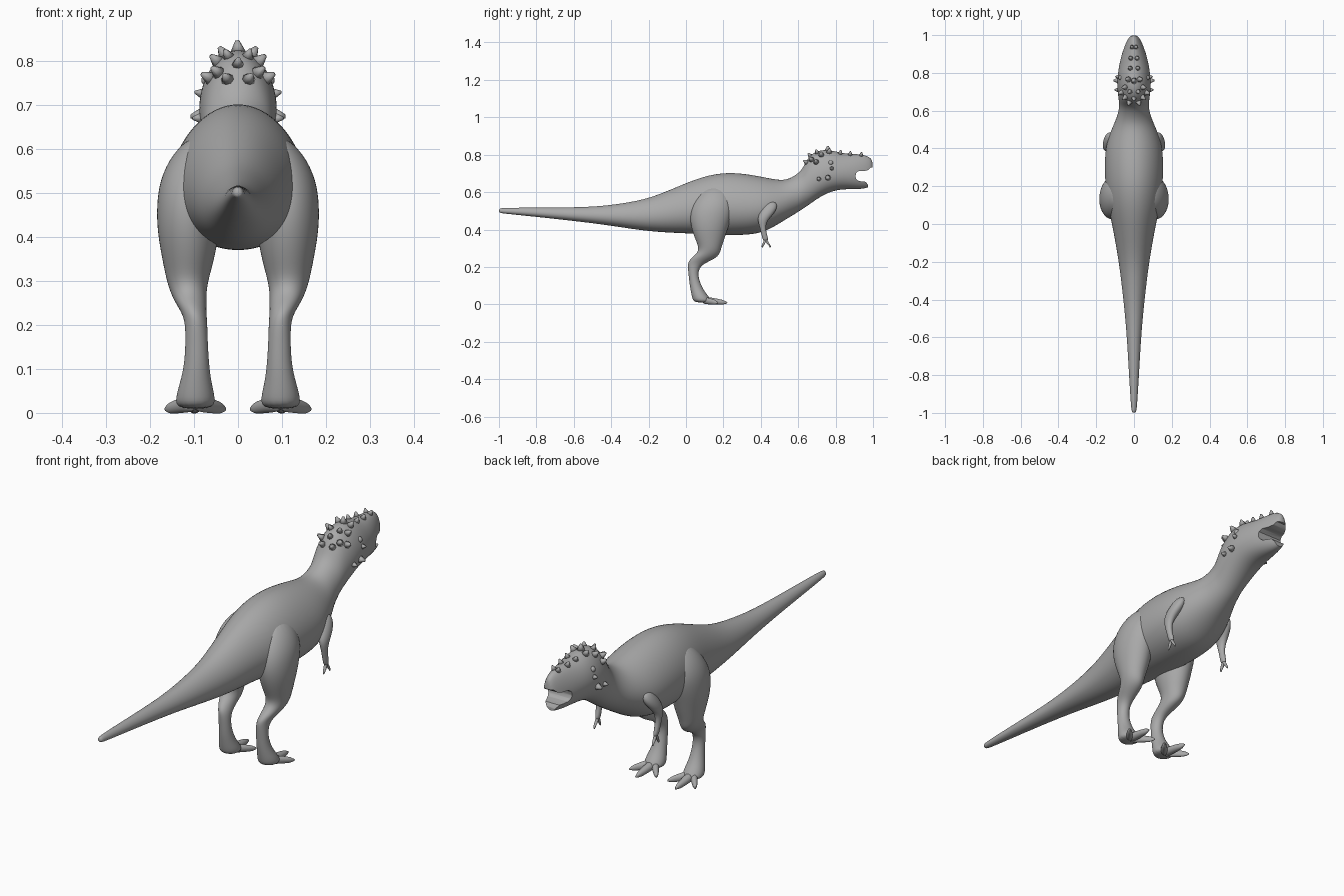
import bpy
import bmesh
from math import cos, sin, tau
from mathutils import Vector
from mathutils.bvhtree import BVHTree

default = bpy.data.objects.get("Cube")
if default:
    bpy.data.objects.remove(default)

SIDES = 16
skin = bpy.data.materials.new("grey_skin")
skin.use_nodes = True
grey = (.4, .4, .4, 1)
skin.diffuse_color = grey
skin.node_tree.nodes["Principled BSDF"].inputs["Base Color"].default_value = grey


def make_object(name, bm, smooth=True):
    """Turn a bmesh into a named object with the skin material."""
    bmesh.ops.recalc_face_normals(bm, faces=bm.faces)
    mesh = bpy.data.meshes.new(name)
    bm.to_mesh(mesh)
    bm.free()
    for face in mesh.polygons:
        face.use_smooth = smooth
    mesh.materials.append(skin)
    obj = bpy.data.objects.new(name, mesh)
    bpy.context.collection.objects.link(obj)
    return obj


def loft(name, rings, axis, mirror=True, egg=0, sides=SIDES):
    """Skin ellipses (x, y, z, half width, half depth) stacked along an axis."""
    bm = bmesh.new()
    grow = 3 / (2 + cos(tau / sides))     # offsets subdivision shrinkage
    loops = []
    for x, y, z, a, b in rings:
        loop = []
        for i in range(sides):
            t = tau * i / sides
            u = a * grow * cos(t) * (1 - egg * sin(t))
            v = b * grow * sin(t)
            offset = (u, 0, v) if axis == "y" else (u, v, 0)
            loop.append(bm.verts.new(Vector((x, y, z)) + Vector(offset)))
        loops.append(loop)
    for low, high in zip(loops, loops[1:]):
        for i in range(sides):
            j = (i + 1) % sides
            bm.faces.new((low[i], low[j], high[j], high[i]))
    bm.faces.new(loops[0])
    bm.faces.new(loops[-1])
    obj = make_object(name, bm)
    if mirror:
        obj.modifiers.new("mirror", "MIRROR")
    sub = obj.modifiers.new("subdivision", "SUBSURF")
    sub.levels = sub.render_levels = 2
    return obj


# Body from tail tip to snout: y, top z, bottom z, half width
outline = [
    (-1, .512, .49, .01), (-.98, .516, .486, .015), (-.8, .517, .468, .026),
    (-.6, .518, .446, .037), (-.45, .524, .428, .05), (-.3, .545, .405, .067),
    (-.2, .567, .392, .08), (-.1, .605, .384, .097), (0, .648, .38, .115),
    (.1, .685, .375, .138), (.2, .704, .37, .15), (.3, .7, .37, .154),
    (.4, .683, .38, .15), (.47, .668, .415, .13), (.53, .662, .452, .105),
    (.58, .685, .482, .084), (.62, .718, .508, .078), (.642, .765, .522, .078),
    (.67, .805, .542, .082), (.72, .826, .577, .088), (.78, .824, .606, .087),
    (.84, .806, .616, .078), (.9, .804, .616, .064), (.95, .8, .618, .047),
    (.983, .786, .628, .032), (1, .766, .65, .018),
]
body = loft("body", [(0, y, (t + b) / 2, w, (t - b) / 2)
                     for y, t, b, w in outline], "y", mirror=False, egg=.13)

# Open mouth cut through the head, also trimming the chin
bm = bmesh.new()
mouth = [(.906, .685), (.91, .703), (.925, .714), (.955, .713), (.975, .718),
         (.988, .732), (1.1, .735), (1.1, .58), (.974, .58), (.972, .64),
         (.962, .655), (.94, .657), (.922, .66), (.91, .67)]
section = bm.faces.new([bm.verts.new((-.2, y, z)) for y, z in mouth])
extruded = bmesh.ops.extrude_face_region(bm, geom=[section])["geom"]
bmesh.ops.translate(bm, vec=(.4, 0, 0),
                    verts=[v for v in extruded if isinstance(v, bmesh.types.BMVert)])
cutter = make_object("mouth_cutter", bm)
cutter.hide_render = True
cut = body.modifiers.new("mouth", "BOOLEAN")
cut.object = cutter
cut.solver = "EXACT"
bpy.context.view_layer.objects.active = body
body.select_set(True)
for name in [m.name for m in body.modifiers]:
    bpy.ops.object.modifier_apply(modifier=name)
bpy.data.objects.remove(cutter)
bpy.ops.object.shade_smooth_by_angle(angle=.7)
body.select_set(False)

# Legs: thigh, bent knee, shank and heel, stacked by height
loft("leg", [
    (.085, .16, .63, .02, .04), (.092, .155, .59, .057, .085),
    (.105, .145, .53, .073, .112), (.113, .133, .47, .072, .112),
    (.113, .126, .41, .07, .098), (.113, .127, .35, .059, .078),
    (.115, .129, .305, .048, .06), (.113, .122, .275, .041, .06),
    (.107, .098, .25, .035, .066), (.1, .066, .228, .028, .053),
    (.095, .042, .205, .025, .033), (.094, .038, .16, .025, .024),
    (.094, .048, .11, .028, .029), (.096, .062, .07, .035, .036),
    (.097, .08, .035, .045, .047), (.097, .09, .008, .043, .048),
], "z")


# Toes: three per foot, fanning forward, each ending in a claw
def toe(name, tip_x, tip_y):
    root = Vector((.097, .085, .024))
    tip = Vector((tip_x, tip_y, .008))
    rings = []
    for f, a, b in ((0, .02, .02), (.35, .019, .018), (.65, .015, .015),
                    (.8, .011, .013), (.9, .007, .008), (1, .002, .003)):
        rings.append((*root.lerp(tip, f), a, b))
    loft(name, rings, "y", sides=8)


toe("inner_toe", .028, .175)
toe("middle_toe", .1, .222)
toe("outer_toe", .166, .172)

# Arms: shoulder, elbow, forearm and palm
loft("arm", [
    (.122, .46, .55, .012, .02), (.128, .45, .52, .026, .04),
    (.138, .43, .485, .026, .04), (.147, .412, .455, .019, .029),
    (.149, .408, .425, .014, .018), (.148, .414, .39, .012, .014),
    (.147, .422, .36, .011, .015), (.146, .427, .338, .008, .014),
], "z", sides=10)

# Fingers: two tapering claws on each hand
for name, tip_y in (("rear_finger", .408), ("front_finger", .45)):
    loft(name, [(.146, .426, .35, .008, .008),
                (.147, (.426 + tip_y) / 2, .325, .007, .007),
                (.147, tip_y, .312, .005, .005),
                (.147, tip_y, .302, .002, .002)], "z", sides=8)

# Horns and eyes are seated on the nearest point of the head
surface = BVHTree.FromObject(body, bpy.context.evaluated_depsgraph_get())


def sides_of(points):
    for x, y, z, size in points:
        for side in ((1, -1) if x else (1,)):
            spot, normal, _, _ = surface.find_nearest(Vector((side * x, y, z)))
            yield spot, normal, size


horns = [
    # crown and rear frill
    (0, .76, .86, .018), (.055, .77, .85, .017), (0, .65, .81, .014),
    (.035, .69, .84, .014), (.07, .72, .82, .017), (.03, .63, .768, .016),
    (.065, .655, .79, .017), (.085, .69, .772, .017),
    # cheeks
    (.1, .76, .675, .017), (.095, .71, .67, .013), (.1, .78, .73, .012),
    # snout rows
    (.03, .83, .83, .014), (.028, .88, .83, .014), (.022, .94, .82, .013),
]
bm = bmesh.new()
for spot, normal, size in sides_of(horns):
    turn = normal.to_track_quat("Z", "Y").to_matrix().to_4x4()
    turn.translation = spot + normal * size * .55
    bmesh.ops.create_cone(bm, cap_ends=True, segments=8, radius1=size,
                          radius2=size * .25, depth=size * 1.5, matrix=turn)
make_object("horns", bm)

bm = bmesh.new()
for spot, normal, size in sides_of([(.09, .775, .765, .013)]):
    ball = bmesh.ops.create_uvsphere(bm, u_segments=12, v_segments=8, radius=size)
    bmesh.ops.translate(bm, vec=spot - normal * size * .3, verts=ball["verts"])
make_object("eyes", bm)
